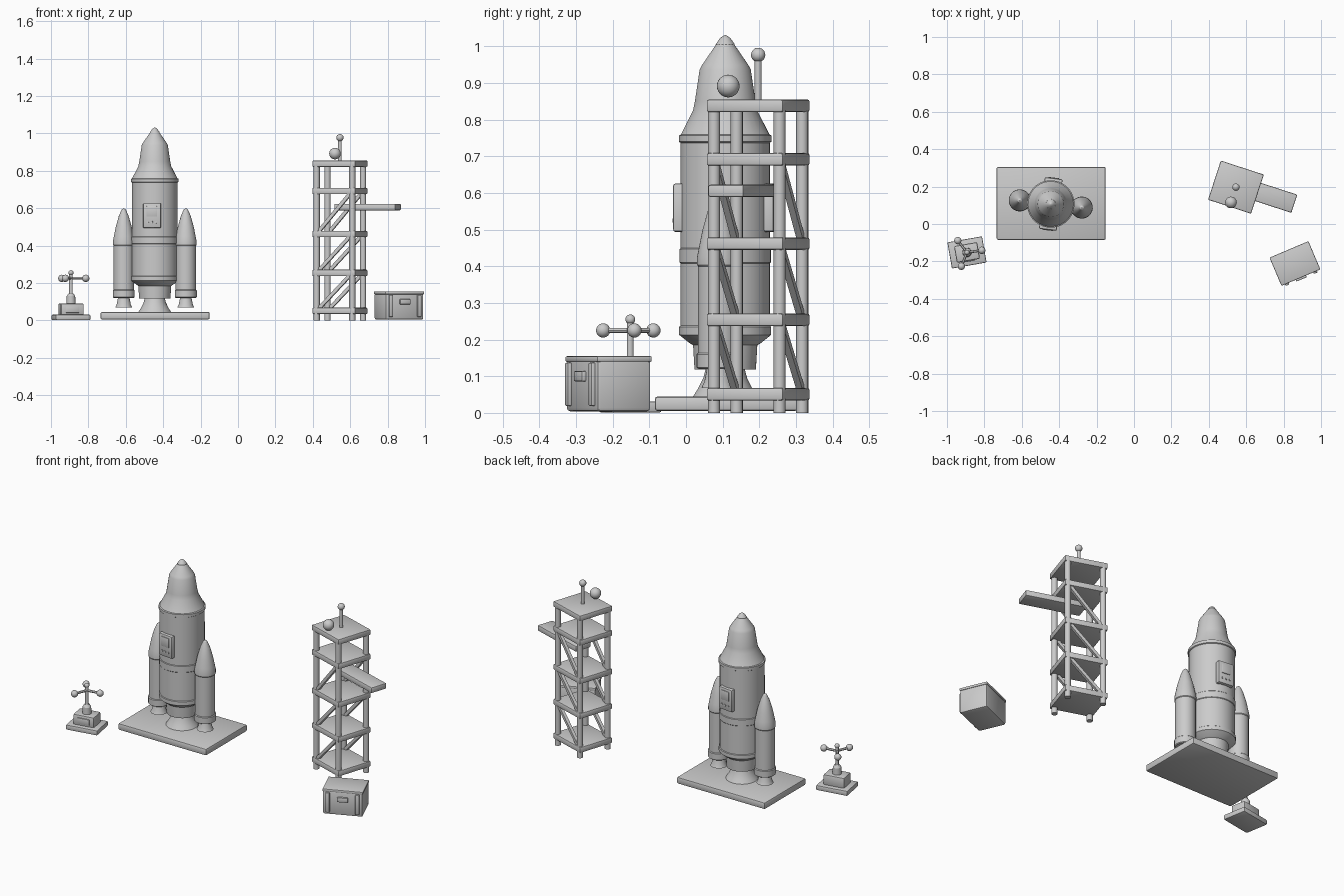
import bpy, bmesh
from math import radians, cos, sin, pi
from mathutils import Matrix, Vector

cube = bpy.data.objects.get("Cube")
if cube:
    bpy.data.objects.remove(cube)

grey = bpy.data.materials.new("plain_grey")
grey.use_nodes = True
grey.diffuse_color = (0.6, 0.6, 0.6, 1)
grey.node_tree.nodes["Principled BSDF"].inputs["Base Color"].default_value = grey.diffuse_color


def finish(name, bm, matrix, bevel=0):
    bmesh.ops.recalc_face_normals(bm, faces=bm.faces)
    if bevel:
        bmesh.ops.bevel(bm, geom=bm.edges[:], offset=bevel, segments=2,
                        profile=0.5, affect='EDGES', clamp_overlap=True)
    mesh = bpy.data.meshes.new(name)
    bm.to_mesh(mesh)
    bm.free()
    mesh.materials.append(grey)
    mesh.shade_smooth()
    mesh.set_sharp_from_angle(angle=radians(30))
    obj = bpy.data.objects.new(name, mesh)
    bpy.context.collection.objects.link(obj)
    obj.matrix_world = matrix
    return obj


def frame(x, y, degrees):
    return Matrix.Translation((x, y, 0)) @ Matrix.Rotation(radians(degrees), 4, 'Z')


def box(name, base, centre, size, bevel=0.0):
    bm = bmesh.new()
    bmesh.ops.create_cube(bm, size=1)
    bmesh.ops.scale(bm, vec=size, verts=bm.verts)
    return finish(name, bm, base @ Matrix.Translation(centre), bevel)


def lathe(name, base, centre, profile, sides=32):
    """Turn a (radius, height) profile around the vertical axis."""
    bm = bmesh.new()
    rings = [[bm.verts.new((r * cos(2 * pi * i / sides), r * sin(2 * pi * i / sides), z))
              for i in range(sides)] for r, z in profile]
    for low, high in zip(rings, rings[1:]):
        for i in range(sides):
            j = (i + 1) % sides
            bm.faces.new((low[i], low[j], high[j], high[i]))
    bm.faces.new(rings[0][::-1])
    bm.faces.new(rings[-1])
    return finish(name, bm, base @ Matrix.Translation(centre))


def ball(name, base, centre, radius):
    bm = bmesh.new()
    bmesh.ops.create_uvsphere(bm, u_segments=24, v_segments=12, radius=radius)
    return finish(name, bm, base @ Matrix.Translation(centre))


def rod(name, base, start, end, radius, sides=16):
    a, b = Vector(start), Vector(end)
    bm = bmesh.new()
    bmesh.ops.create_cone(bm, cap_ends=True, segments=sides, radius1=radius,
                          radius2=radius, depth=(b - a).length)
    turn = (b - a).to_track_quat('Z', 'Y').to_matrix().to_4x4()
    return finish(name, bm, base @ Matrix.Translation((a + b) / 2) @ turn)


# Launch pad
box("launch_pad", frame(-0.443, 0.11, 0), (0, 0, 0.025), (0.583, 0.39, 0.04), 0.008)

# Rocket
rocket = frame(-0.445, 0.107, -6.6)
lathe("rocket_nozzle", rocket, (0, 0, 0),
      [(0.09, 0.042), (0.075, 0.065), (0.06, 0.095), (0.052, 0.125)])
lathe("rocket_body", rocket, (0, 0, 0),
      [(0.084, 0.118), (0.088, 0.185), (0.097, 0.19), (0.126, 0.213), (0.126, 0.235),
       (0.122, 0.238), (0.122, 0.408), (0.125, 0.411), (0.125, 0.447), (0.122, 0.45),
       (0.122, 0.737), (0.127, 0.74), (0.127, 0.757), (0.121, 0.76)])
lathe("rocket_nose", rocket, (0, 0, 0),
      [(0.121, 0.76), (0.088, 0.825), (0.083, 0.85), (0.07, 0.937), (0.063, 0.95),
       (0.026, 1.004)])
lathe("nose_cap", rocket, (0, 0, 0),
      [(0.026, 1.0), (0.026, 1.006), (0.015, 1.022), (0.006, 1.029), (0.001, 1.031)], 16)

# Hatches on the front and back of the rocket
for side, label in ((0, "front"), (180, "back")):
    face = rocket @ Matrix.Rotation(radians(side), 4, 'Z')
    box(label + "_hatch", face, (0, -0.123, 0.56), (0.095, 0.03, 0.132), 0.006)
    box(label + "_hatch_window", face, (0, -0.138, 0.583), (0.056, 0.006, 0.056), 0.002)
    for x in (-0.022, 0, 0.022):
        rod(label + "_hatch_button", face, (x, -0.135, 0.525), (x, -0.142, 0.525), 0.006)

# Side boosters
for side, label in ((-1, "right"), (1, "left")):
    at = (side * 0.167, 0, 0)
    lathe(label + "_booster_nozzle", rocket, at,
          [(0.046, 0.068), (0.038, 0.085), (0.03, 0.125)], 24)
    lathe(label + "_booster", rocket, at,
          [(0.054, 0.12), (0.059, 0.124), (0.059, 0.16), (0.055, 0.164), (0.055, 0.4),
           (0.058, 0.404), (0.058, 0.425), (0.053, 0.45), (0.043, 0.5), (0.026, 0.56),
           (0.011, 0.593), (0.001, 0.6)], 24)
    box(label + "_booster_mount", rocket, (side * 0.118, 0, 0.3), (0.03, 0.03, 0.1))

# Service tower
tower = frame(0.545, 0.197, -18)
decks = (0.051, 0.254, 0.462, 0.692, 0.838)
for z in decks:
    box("tower_deck", tower, (0, 0, z), (0.242, 0.22, 0.034), 0.006)
for x in (-0.1, 0.1):
    for y in (-0.094, 0.094):
        rod("tower_post", tower, (x, y, 0), (x, y, 0.85), 0.0165)
for y in (-0.094, 0.094):
    for low, high in zip(decks[:3], decks[1:4]):
        a, b = Vector((-0.1, y, low)), Vector((0.1, y, high))
        brace = box("tower_brace", tower, (0, 0, 0), (0.018, 0.018, (b - a).length))
        brace.matrix_world = (tower @ Matrix.Translation((a + b) / 2)
                              @ (b - a).to_track_quat('Z', 'Y').to_matrix().to_4x4())
box("access_arm", tower, (0.152, 0.012, 0.606), (0.345, 0.102, 0.034), 0.006)
rod("antenna_mast", tower, (0, 0, 0.85), (0, 0, 0.965), 0.0095)
ball("antenna_tip", tower, (0, 0, 0.977), 0.0195)
ball("beacon", tower, (0, -0.086, 0.892), 0.031)

# Equipment crate
crate = frame(0.862, -0.215, 23)
box("crate_body", crate, (0, 0.004, 0.075), (0.222, 0.16, 0.142), 0.01)
box("crate_lid", crate, (0, 0.004, 0.147), (0.226, 0.164, 0.016), 0.005)
for x in (-0.082, 0.082):
    box("crate_strap", crate, (x, -0.079, 0.078), (0.022, 0.016, 0.118), 0.004)
box("crate_latch", crate, (0, -0.08, 0.1), (0.06, 0.016, 0.028), 0.004)

# Weather station
station = frame(-0.893, -0.152, 10)
box("station_base", station, (0, 0, 0.016), (0.188, 0.142, 0.03), 0.006)
box("station_box", station, (0, 0, 0.058), (0.125, 0.09, 0.066), 0.008)
box("station_panel", station, (0, -0.045, 0.058), (0.07, 0.01, 0.035), 0.002)
lathe("mast_collar", station, (0, 0, 0), [(0.025, 0.088), (0.023, 0.13), (0.013, 0.145)], 16)
rod("station_mast", station, (0, 0, 0.09), (0, 0, 0.25), 0.0095)
ball("mast_tip", station, (0, 0, 0.255), 0.0135)
for i in range(3):
    spin = station @ Matrix.Rotation(radians(-2 + 120 * i), 4, 'Z')
    rod("wind_arm", spin, (0, 0, 0.225), (0.08, 0, 0.225), 0.007, 12)
    ball("wind_cup", spin, (0.08, 0, 0.225), 0.0195)
